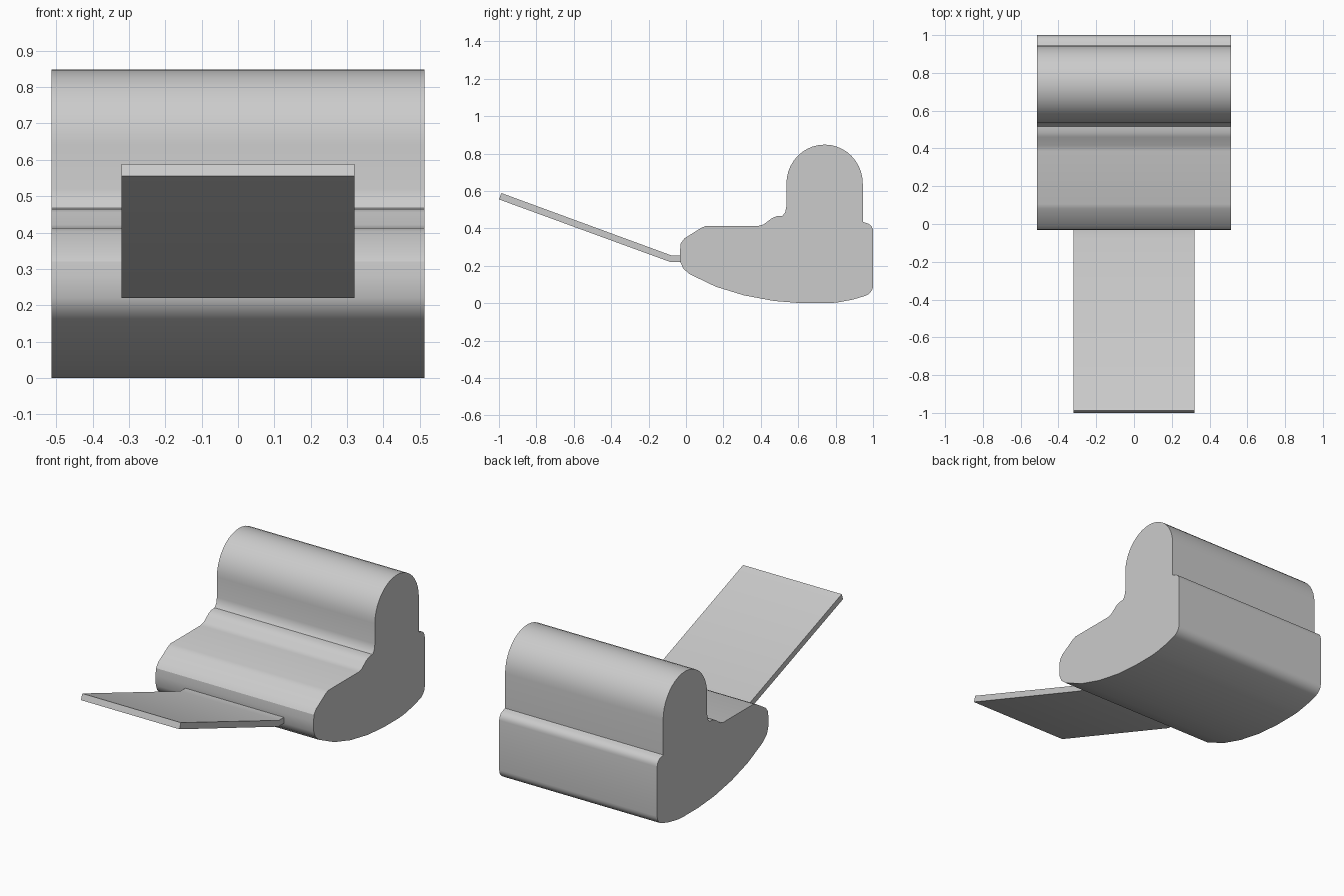
import bpy, bmesh, math

cube = bpy.data.objects.get("Cube")
if cube:
    bpy.data.objects.remove(cube, do_unlink=True)

grey = bpy.data.materials.new("plain grey")
grey.use_nodes = True
GREY = (0.6, 0.6, 0.6, 1)
grey.diffuse_color = GREY
grey.node_tree.nodes["Principled BSDF"].inputs["Base Color"].default_value = GREY


def extrude_profile(name, profile, half_width):
    """Extrude a closed (y, z) outline symmetrically along x."""
    bm = bmesh.new()
    face = bm.faces.new([bm.verts.new((-half_width, y, z)) for y, z in profile])
    side = bmesh.ops.extrude_face_region(bm, geom=[face])
    verts = [g for g in side["geom"] if isinstance(g, bmesh.types.BMVert)]
    bmesh.ops.translate(bm, verts=verts, vec=(2 * half_width, 0, 0))
    bmesh.ops.recalc_face_normals(bm, faces=bm.faces)
    mesh = bpy.data.meshes.new(name)
    bm.to_mesh(mesh)
    bm.free()
    mesh.materials.append(grey)
    obj = bpy.data.objects.new(name, mesh)
    bpy.context.collection.objects.link(obj)
    bpy.ops.object.select_all(action="DESELECT")
    obj.select_set(True)
    bpy.context.view_layer.objects.active = obj
    bpy.ops.object.shade_smooth_by_angle(angle=math.radians(30))
    return obj


def arc(cy, cz, ry, rz, start, end, steps):
    """Points on an elliptical arc, angles in degrees."""
    angles = [math.radians(start + (end - start) * i / steps) for i in range(steps + 1)]
    return [(cy + ry * math.cos(a), cz + rz * math.sin(a)) for a in angles]


# Body outline: nose, deck, small ramp, rounded hood, rear ledge, curved underside
nose_and_deck = [(-0.03, 0.22), (-0.032, 0.28), (-0.028, 0.32), (-0.008, 0.347),
                 (0.08, 0.402), (0.105, 0.413), (0.385, 0.413), (0.415, 0.421),
                 (0.46, 0.455), (0.485, 0.465), (0.515, 0.467), (0.53, 0.485),
                 (0.537, 0.52)]
hood = arc(0.741, 0.64, 0.204, 0.208, 180, 0, 20)
rear = [(0.945, 0.435)] + arc(0.955, 0.385, 0.045, 0.045, 80, 0, 5)
rear_foot = arc(0.935, 0.095, 0.065, 0.06, 0, -70, 6)
underside = [(0.89, 0.019), (0.81, 0.004), (0.76, 0), (0.62, 0), (0.47, 0.012),
             (0.31, 0.042), (0.16, 0.088), (0.02, 0.155), (-0.015, 0.185)]
extrude_profile("body", nose_and_deck + hood + rear + rear_foot + underside, 0.513)

# Thin sheet: short flat root, then a straight rise towards the front
sheet = [(-0.02, 0.22), (-0.083, 0.22), (-1.0, 0.555), (-0.987, 0.589),
         (-0.077, 0.255), (-0.02, 0.255)]
extrude_profile("front_sheet", sheet, 0.32)
